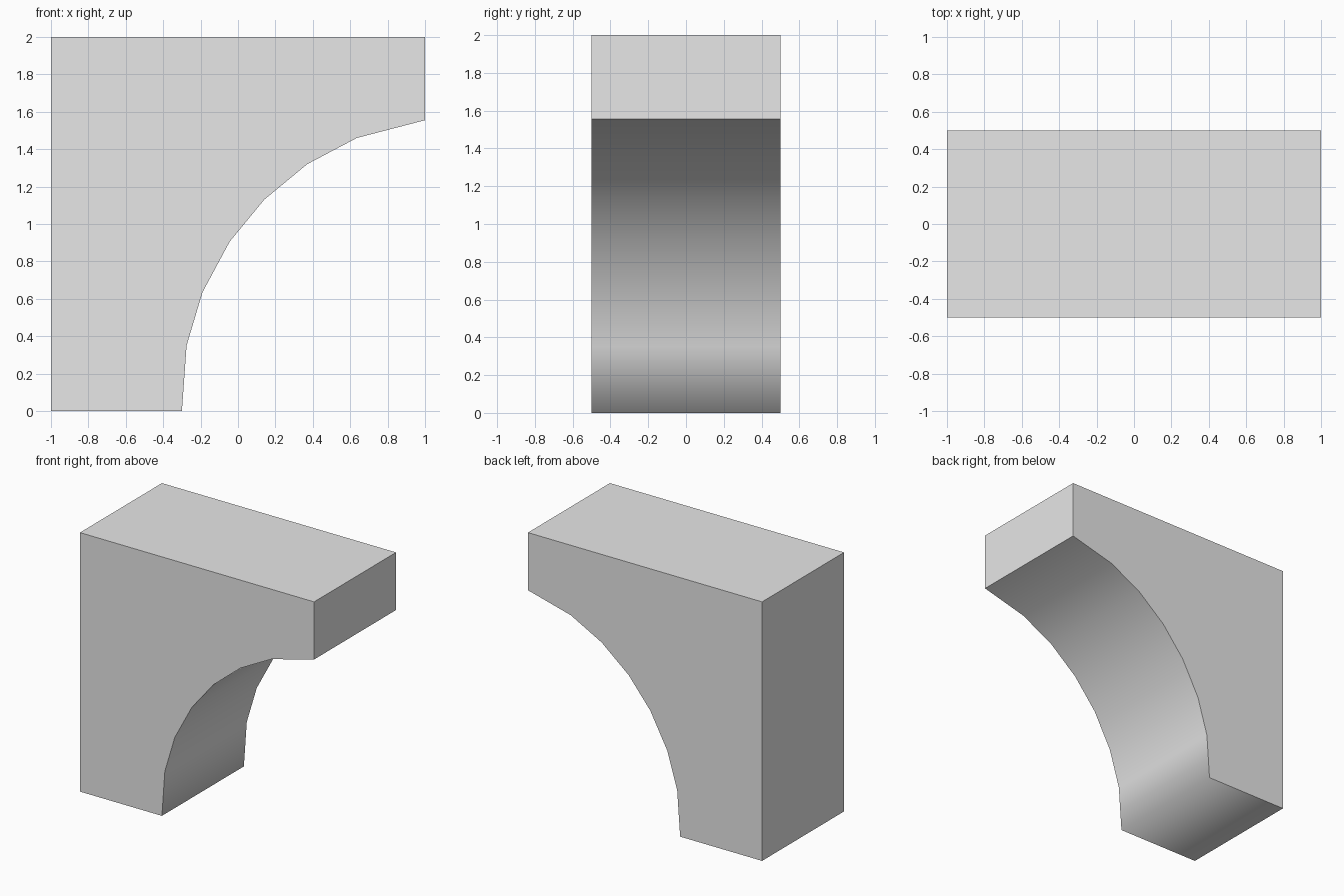
import bpy, bmesh

if "Cube" in bpy.data.objects:
    bpy.data.objects.remove(bpy.data.objects["Cube"])

# Side profile of the half arch: foot, curved underside, then square top
curve = [(-0.30, 0), (-0.275, 0.35), (-0.19, 0.635), (-0.045, 0.905),
         (0.14, 1.13), (0.37, 1.32), (0.635, 1.46), (1, 1.555)]
profile = [(-1, 0)] + curve + [(1, 2), (-1, 2)]

bm = bmesh.new()
front = [bm.verts.new((x, -0.5, z)) for x, z in profile]
back = [bm.verts.new((x, 0.5, z)) for x, z in profile]
bm.faces.new(front)
bm.faces.new(back[::-1])
n = len(profile)
for i in range(n):
    j = (i + 1) % n
    f = bm.faces.new((front[i], back[i], back[j], front[j]))
    # foot and curved underside shade as one smooth strip
    f.smooth = i <= len(curve) - 1
bmesh.ops.recalc_face_normals(bm, faces=bm.faces[:])

# Every edge outside the smooth strip stays sharp
for e in bm.edges:
    e.smooth = all(f.smooth for f in e.link_faces)

mesh = bpy.data.meshes.new("half_arch_block")
bm.to_mesh(mesh)
bm.free()
arch = bpy.data.objects.new("half_arch_block", mesh)
bpy.context.collection.objects.link(arch)

# Plain light grey
grey = bpy.data.materials.new("light grey")
grey.diffuse_color = (0.8, 0.8, 0.8, 1)
grey.use_nodes = True
grey.node_tree.nodes["Principled BSDF"].inputs["Base Color"].default_value = grey.diffuse_color
mesh.materials.append(grey)
